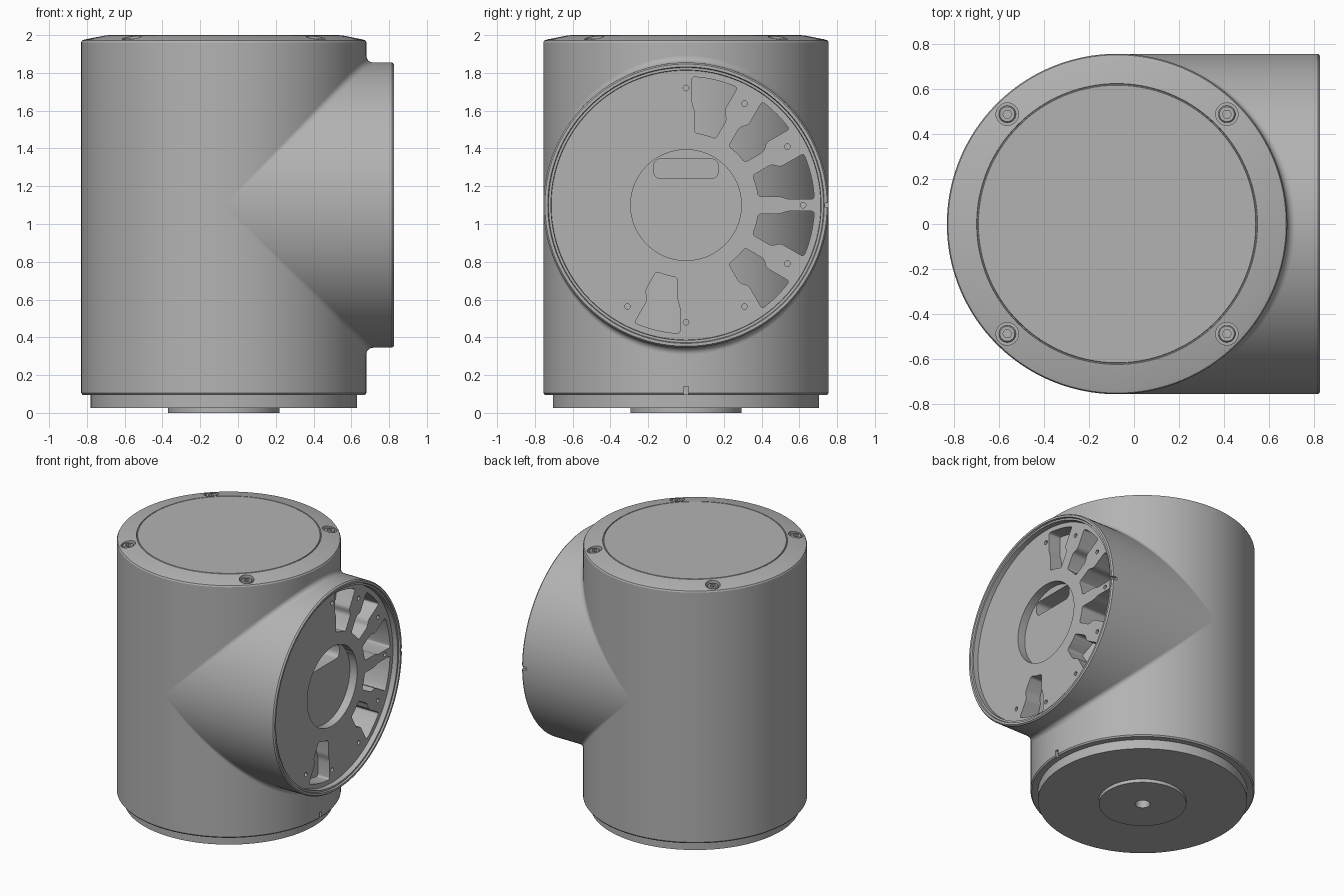
import bpy, bmesh, math
from math import sin, cos, asin, pi, radians, sqrt
from mathutils import Vector, Matrix

cube = bpy.data.objects.get("Cube")
if cube:
    bpy.data.objects.remove(cube)

CX, R, AXIS_Z = -0.075, 0.755, 1.1      # body axis x, shared radius, port height
FACE, RIM = 0.775, 0.825                # port face and rim positions on x

grey = bpy.data.materials.new("satin grey")
grey.use_nodes = True
colour = (0.45, 0.45, 0.45, 1)
grey.diffuse_color = colour
grey.node_tree.nodes["Principled BSDF"].inputs["Base Color"].default_value = colour

UP = Matrix.Translation((CX, 0, 0))
# local x, y, z -> world y, z, x
SIDE = Matrix.Translation((0, 0, AXIS_Z)) @ Matrix(
    ((0, 0, 1, 0), (1, 0, 0, 0), (0, 1, 0, 0), (0, 0, 0, 1)))


def finish(name, bm, matrix=None):
    if matrix:
        bm.transform(matrix)
    bmesh.ops.recalc_face_normals(bm, faces=bm.faces)
    mesh = bpy.data.meshes.new(name)
    bm.to_mesh(mesh)
    bm.free()
    mesh.materials.append(grey)
    obj = bpy.data.objects.new(name, mesh)
    bpy.context.collection.objects.link(obj)
    return obj


def smooth(obj):
    bpy.ops.object.select_all(action="DESELECT")
    obj.select_set(True)
    bpy.context.view_layer.objects.active = obj
    bpy.ops.object.shade_smooth_by_angle(angle=radians(25))


def lathe(name, profile, matrix, steps=160):
    """Revolve (radius, height) points that start and end on the axis."""
    bm = bmesh.new()
    verts = [bm.verts.new((r, 0, h)) for r, h in profile]
    edges = [bm.edges.new(pair) for pair in zip(verts, verts[1:])]
    bmesh.ops.spin(bm, geom=verts + edges, cent=(0, 0, 0), axis=(0, 0, 1),
                   angle=2 * pi, steps=steps, use_merge=True)
    bmesh.ops.remove_doubles(bm, verts=bm.verts, dist=1e-5)
    return finish(name, bm, matrix)


def prism(bm, outline, low, high, rounding=0):
    """Extrude a flat outline along z, rounding its upright edges."""
    face = bm.faces.new([bm.verts.new((x, y, low)) for x, y in outline])
    ext = bmesh.ops.extrude_face_region(bm, geom=[face])
    top = [g for g in ext["geom"] if isinstance(g, bmesh.types.BMVert)]
    bmesh.ops.translate(bm, verts=top, vec=(0, 0, high - low))
    if rounding:
        rise = [e for v in top for e in v.link_edges
                if abs(e.verts[0].co.z - e.verts[1].co.z) > 1e-4]
        corners = [e for e in rise if e.calc_face_angle(0) > 0.3]
        bmesh.ops.bevel(bm, geom=corners, offset=rounding, segments=4,
                        affect="EDGES", profile=0.5, clamp_overlap=True)


def circle(r, x=0, y=0, n=24):
    return [(x + r * cos(2 * pi * i / n), y + r * sin(2 * pi * i / n)) for i in range(n)]


def box(x0, x1, y0, y1):
    return [(x0, y0), (x1, y0), (x1, y1), (x0, y1)]


def cut(target, cutter):
    cutter.hide_render = True
    mod = target.modifiers.new("cut", "BOOLEAN")
    mod.operation, mod.solver, mod.object = "DIFFERENCE", "EXACT", cutter
    bpy.ops.object.select_all(action="DESELECT")
    bpy.context.view_layer.objects.active = target
    target.select_set(True)
    bpy.ops.object.modifier_apply(modifier=mod.name)


def drop(*cutters):
    for obj in cutters:
        bpy.data.objects.remove(obj)


# Upright body with chamfered lid and a fine line around the lid panel
body = lathe("body", [(0, 2), (0.615, 2), (0.617, 1.994), (0.621, 1.994), (0.623, 1.999),
                      (0.735, 1.977), (0.75, 1.972), (R, 1.962), (R, 0.105),
                      (0.747, 0.095), (0, 0.095)], UP)

# Side port: plain drum with bevelled rim and sunken face
port = lathe("side_port", [(0, CX), (R, CX), (R, RIM - 0.01), (0.747, RIM), (0.732, RIM),
                           (0.728, RIM - 0.012), (0.715, RIM - 0.012), (0.713, FACE),
                           (0, FACE)], SIDE)


# Twelve pockets between spokes; the axis-aligned spokes are slimmer at the rim
def spoke_edge(i, side):
    outer, inner = (0.032, 0.046) if i % 3 == 0 else (0.075, 0.04)
    stations = [(0.68, outer), (0.54, outer), (0.50, inner), (0.385, inner)]
    return [(r, radians(30 * i) + side * asin(w / r)) for r, w in stations]


pockets = bmesh.new()
for i in range(12):
    first, last = spoke_edge(i, 1), spoke_edge(i + 1, -1)
    a, b = first[0][1], last[0][1]
    c, d = last[-1][1], first[-1][1]
    polar = first[::-1] + [(0.68, a + (b - a) * k / 6) for k in range(1, 6)]
    polar += last + [(0.385, c + (d - c) * k / 4) for k in range(1, 4)]
    prism(pockets, [(r * cos(t), r * sin(t)) for r, t in polar], 0.15, 0.9, 0.015)
pocket_cutter = finish("pocket_cutter", pockets, SIDE)

# Hub recess, spoke screw holes and rim notch
details = bmesh.new()
prism(details, circle(0.293, n=96), 0.715, 0.9)
for i in range(12):
    t = radians(30 * i)
    prism(details, circle(0.015, 0.62 * cos(t), 0.62 * sin(t), 16), 0.735, 0.9)
prism(details, box(0.735, 0.8, -0.012, 0.012), 0.785, 0.9)
detail_cutter = finish("detail_cutter", details, SIDE)

# Cable slot through the hub into the body
slot = bmesh.new()
prism(slot, box(-0.17, 0.17, 0.14, 0.245), 0.5, 0.9, 0.035)
slot_cutter = finish("slot_cutter", slot, SIDE)

# Lid counterbores and the small notch at the foot of the body
SCREWS = [(sx * 0.487, sy * 0.487) for sx in (-1, 1) for sy in (-1, 1)]
bores = bmesh.new()
for x, y in SCREWS:
    prism(bores, circle(0.05, x, y, 32), 1.95, 2.1)
prism(bores, box(0.73, 0.8, -0.012, 0.012), 0.05, 0.14)
bore_cutter = finish("bore_cutter", bores, UP)

for cutter in (pocket_cutter, detail_cutter, slot_cutter):
    cut(port, cutter)
for cutter in (bore_cutter, slot_cutter):
    cut(body, cutter)
drop(pocket_cutter, detail_cutter, slot_cutter, bore_cutter)

# Rolling fillet where the port meets the body, mirrored to four quarters
RHO, N, M = 0.035, 48, 6
fillet = bmesh.new()
for sy in (-1, 1):
    for sz in (-1, 1):
        rows = []
        for i in range(N + 1):
            t = pi / 2 * i / N
            s, y = (R + RHO) * sin(t), (R + RHO) * cos(t)
            centre = Vector((s, y, s))
            to_body = Vector((-s, -y, 0)).normalized()
            to_port = Vector((0, -y, -s)).normalized()
            row = []
            for k in range(M + 1):
                # evenly turned direction between the two contact lines
                f = k / M
                p = centre + RHO * (to_body.lerp(to_port, f)).normalized()
                row.append(fillet.verts.new((p.x, p.y * sy, p.z * sz)))
            rows.append(row)
        for r0, r1 in zip(rows[1:], rows[2:]):
            for k in range(M):
                fillet.faces.new((r0[k], r0[k + 1], r1[k + 1], r1[k]))
bmesh.ops.remove_doubles(fillet, verts=fillet.verts, dist=1e-5)
blend = finish("port_fillet", fillet, Matrix.Translation((CX, 0, AXIS_Z)))

# Foot flange with raised boss and centre hole
foot = lathe("foot_flange", [(0, 0.1), (0.705, 0.1), (0.705, 0.025), (0.295, 0.025),
                             (0.295, 0), (0.05, 0), (0.04, 0.05), (0, 0.05)], UP)

# Lid screws with hexagonal sockets
for n, (x, y) in enumerate(SCREWS):
    screw = lathe("lid_screw_%d" % (n + 1), [(0, 1.94), (0.038, 1.94), (0.038, 1.975),
                                             (0.033, 1.981), (0, 1.981)],
                  UP @ Matrix.Translation((x, y, 0)), 32)
    socket = bmesh.new()
    prism(socket, circle(0.02, x, y, 6), 1.962, 2.1)
    socket_cutter = finish("socket_cutter", socket, UP)
    cut(screw, socket_cutter)
    drop(socket_cutter)
    smooth(screw)

for part in (body, port, blend, foot):
    smooth(part)
